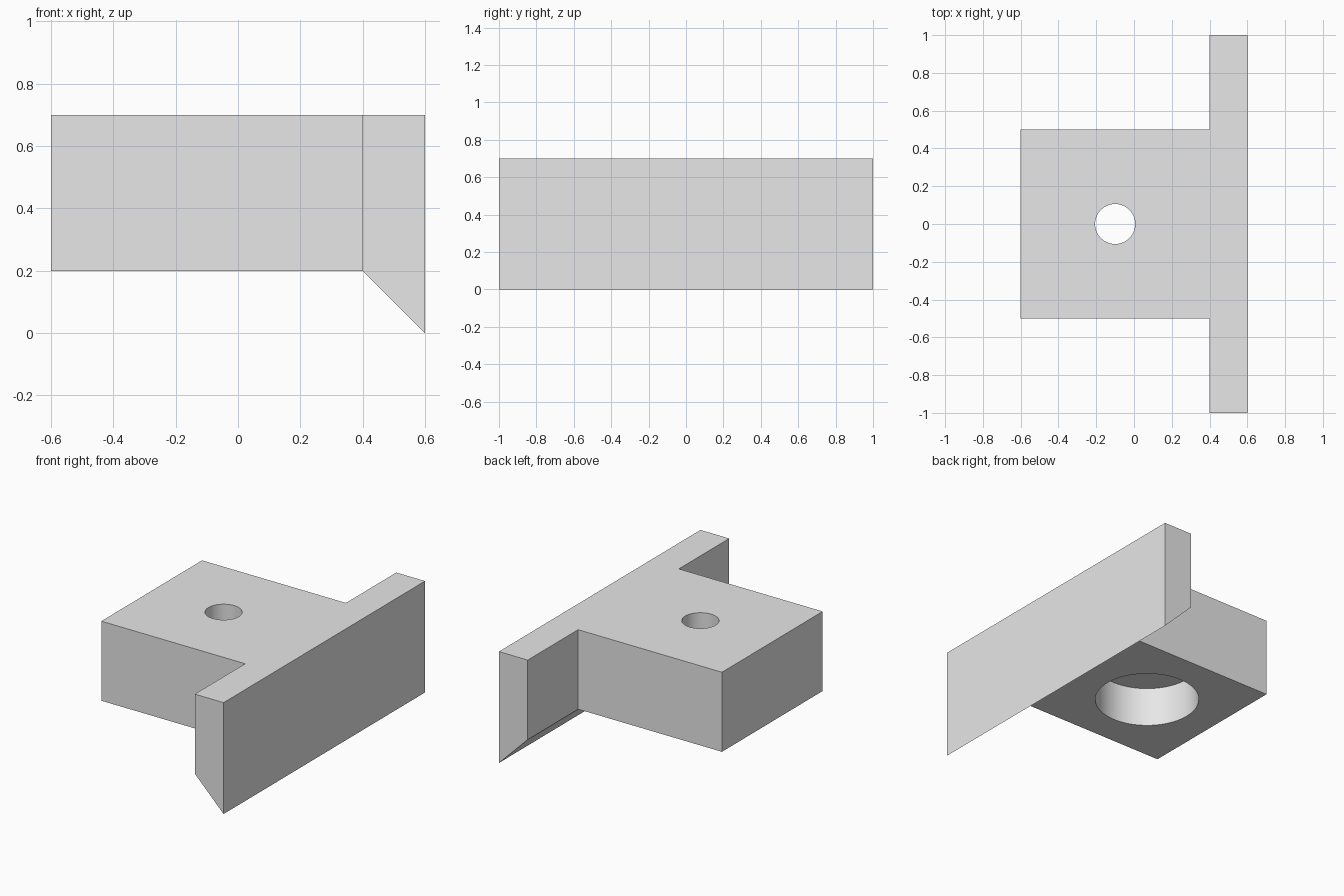
import bpy
import bmesh

cube = bpy.data.objects.get("Cube")
if cube:
    bpy.data.objects.remove(cube, do_unlink=True)

grey = bpy.data.materials.new("light_grey")
grey.use_nodes = True
grey.diffuse_color = (0.8, 0.8, 0.8, 1)
grey.node_tree.nodes["Principled BSDF"].inputs["Base Color"].default_value = (0.8, 0.8, 0.8, 1)

TOP, UNDER = 0.7, 0.2
HOLE_X = -0.1


def prism(name, profile, y0, y1):
    """Extrude an x-z profile from y0 to y1."""
    bm = bmesh.new()
    face = bm.faces.new([bm.verts.new((x, y0, z)) for x, z in profile])
    extruded = bmesh.ops.extrude_face_region(bm, geom=[face])["geom"]
    verts = [v for v in extruded if isinstance(v, bmesh.types.BMVert)]
    bmesh.ops.translate(bm, verts=verts, vec=(0, y1 - y0, 0))
    bmesh.ops.recalc_face_normals(bm, faces=bm.faces)
    mesh = bpy.data.meshes.new(name)
    bm.to_mesh(mesh)
    bm.free()
    mesh.materials.append(grey)
    obj = bpy.data.objects.new(name, mesh)
    bpy.context.collection.objects.link(obj)
    return obj


def boolean(target, tool, operation):
    """Apply a boolean and remove its tool."""
    bpy.context.view_layer.objects.active = target
    mod = target.modifiers.new("boolean", "BOOLEAN")
    mod.operation = operation
    mod.solver = "EXACT"
    mod.object = tool
    bpy.ops.object.modifier_apply(modifier=mod.name)
    bpy.data.objects.remove(tool, do_unlink=True)


def bore(radius, z0, z1):
    bpy.ops.mesh.primitive_cylinder_add(
        vertices=64, radius=radius, depth=z1 - z0,
        location=(HOLE_X, 0, (z0 + z1) / 2))
    tool = bpy.context.object
    tool.hide_render = True
    tool.data.materials.append(grey)
    return tool


# Long plate with a slanted lower edge
bracket = prism("bracket", [(0.4, TOP), (0.6, TOP), (0.6, 0), (0.4, UNDER)], -1, 1)

# Square block joined flush to the plate
block = prism("block", [(-0.6, TOP), (0.5, TOP), (0.5, UNDER), (-0.6, UNDER)], -0.5, 0.5)
# Stop the block at the plate's inner face so the slant stays clean
for v in block.data.vertices:
    v.co.x = min(v.co.x, 0.4)
boolean(bracket, block, "UNION")

# Through hole with a wide counterbore from below
boolean(bracket, bore(0.106, 0, 1), "DIFFERENCE")
boolean(bracket, bore(0.305, 0, 0.45), "DIFFERENCE")

# Smooth bores, sharp edges elsewhere
bpy.ops.object.select_all(action="DESELECT")
bracket.select_set(True)
bpy.context.view_layer.objects.active = bracket
bpy.ops.object.shade_smooth_by_angle(angle=0.5)
